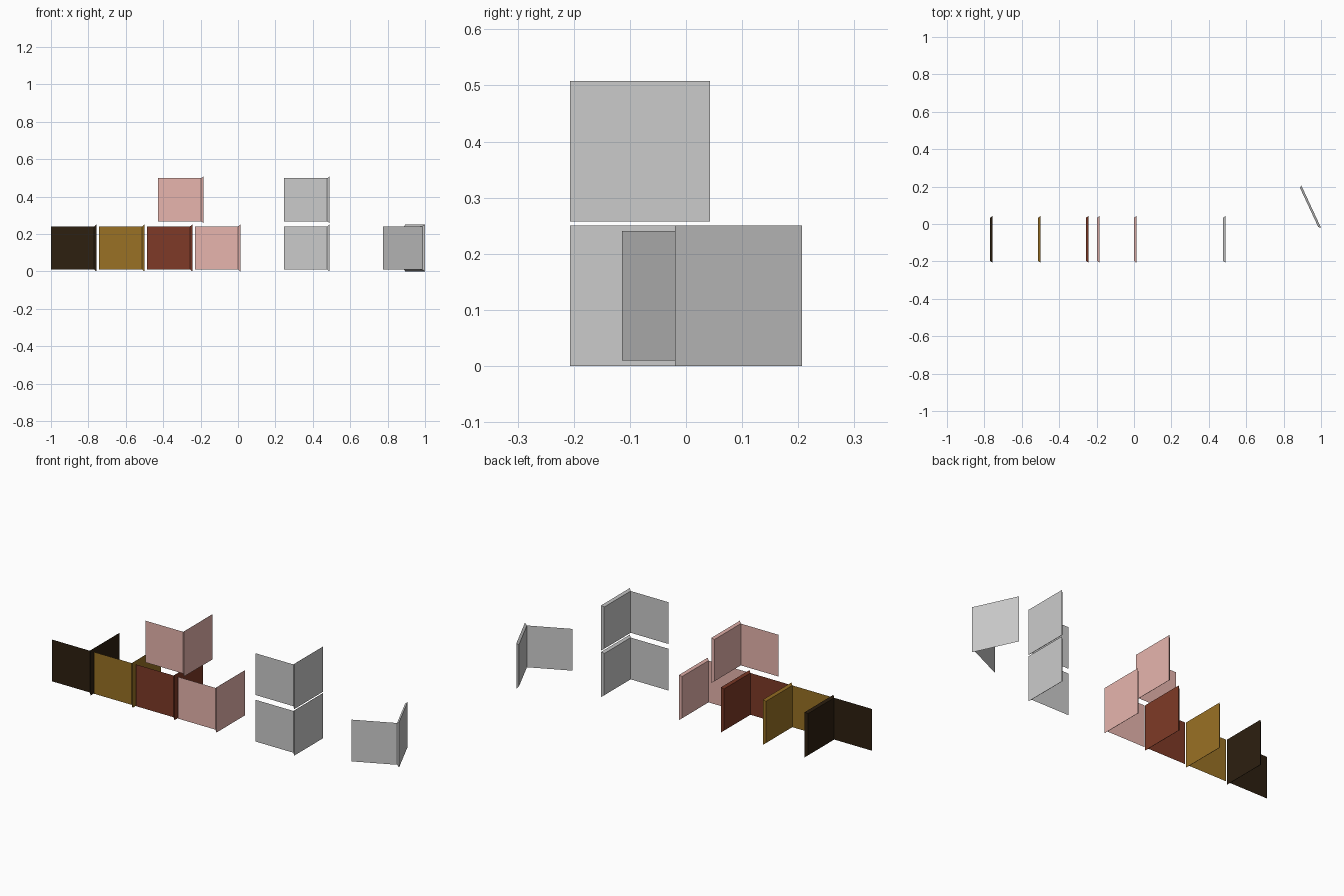
import bpy, math
from mathutils import Matrix

if "Cube" in bpy.data.objects:
    bpy.data.objects.remove(bpy.data.objects["Cube"])

PANEL = 0.231   # front sheet size
LID = 0.25      # outer side plate size
DEPTH = 0.012   # side plate thickness
INSET = (LID - PANEL) / 2


def material(name, rgb):
    m = bpy.data.materials.new(name)
    m.diffuse_color = (*rgb, 1)
    m.use_nodes = True
    m.node_tree.nodes["Principled BSDF"].inputs["Base Color"].default_value = m.diffuse_color
    return m


def make(name, verts, faces, matrix, mat):
    me = bpy.data.meshes.new(name)
    me.from_pydata(verts, [], faces)
    ob = bpy.data.objects.new(name, me)
    bpy.context.collection.objects.link(ob)
    ob.matrix_world = matrix
    if mat:
        me.materials.append(mat)


def square(x, inset):
    a, b = inset, LID - inset
    return [(x, a, a), (x, b, a), (x, b, b), (x, a, b)]


def unit(name, corner, mat=None, angle=0):
    """L-shaped pair of panels; corner = lower front outer corner of the side plate."""
    mtx = Matrix.Translation(corner) @ Matrix.Rotation(math.radians(angle), 4, 'Z')
    # side plate: bevelled towards its inner face
    rim = [(i, (i + 1) % 4, 4 + (i + 1) % 4, 4 + i) for i in range(4)]
    make(name + "_side_plate", square(-DEPTH, INSET) + square(0, 0),
         [(3, 2, 1, 0), (4, 5, 6, 7)] + rim, mtx, mat)
    # front sheet: a single thin face meeting the inner edge of the plate
    x0, x1, lo, hi = -DEPTH - PANEL, -DEPTH, INSET, LID - INSET
    make(name + "_front_sheet",
         [(x0, INSET, lo), (x1, INSET, lo), (x1, INSET, hi), (x0, INSET, hi)],
         [(0, 1, 2, 3)], mtx, mat)


dark = material("dark_brown", (0.026, 0.014, 0.005))
ochre = material("ochre", (0.32, 0.165, 0.018))
rust = material("rust", (0.21, 0.042, 0.02))
pink = material("pink", (0.80, 0.46, 0.42))

Y = -0.207
W = PANEL + DEPTH
# bottom row of coloured units
for i, (n, m) in enumerate([("dark", dark), ("ochre", ochre), ("rust", rust), ("pink", pink)]):
    unit(n, (-1 + W + i * 0.2565, Y, 0), m)
# upper coloured unit
unit("upper_pink", (-0.428 + W, Y, 0.2575), pink)
# stacked grey pair
for n, z in (("lower_grey", 0), ("upper_grey", 0.2575)):
    unit(n, (0.246 + W, Y, z))
# turned grey unit
unit("turned_grey", (1.0, -0.02, 0), None, 25)
